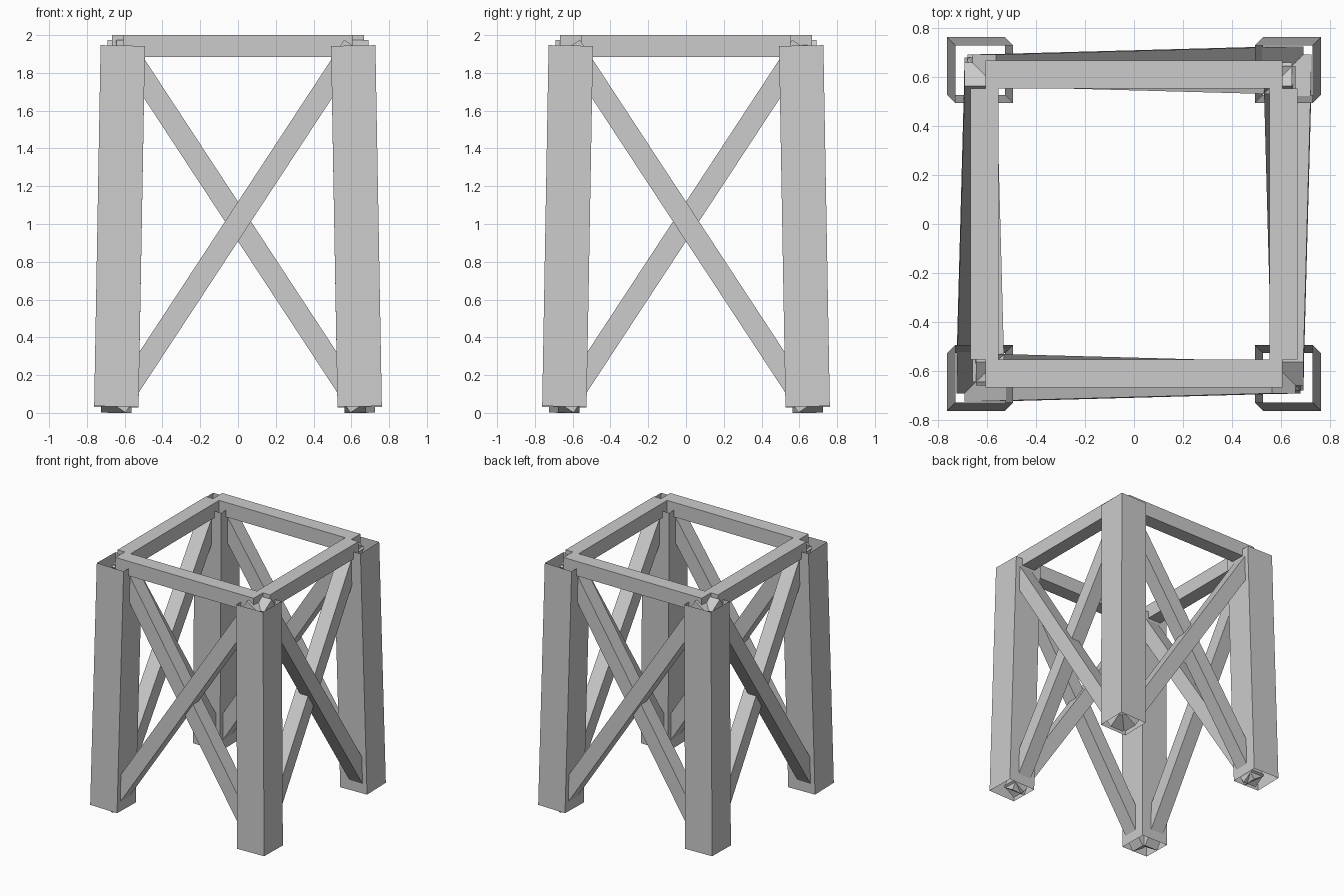
import bpy, bmesh
from mathutils import Vector

if "Cube" in bpy.data.objects:
    bpy.data.objects.remove(bpy.data.objects["Cube"])

T, B = 0.61, 0.644        # node offset from centre at top and bottom
ZT, ZB = 1.9425, 0.032    # node heights
OFF = 0.023               # braces pass each other by this offset


def beam(name, a, b, side, width, caps=True):
    """Square beam from a to b, with one pair of faces turned towards side."""
    a, b, side = Vector(a), Vector(b), Vector(side)
    d = (b - a).normalized()
    u = (side - d * side.dot(d)).normalized()
    v = d.cross(u)
    h = width / 2
    bm = bmesh.new()
    rings = [[bm.verts.new(p + u * i * h + v * j * h)
              for i, j in ((-1, -1), (1, -1), (1, 1), (-1, 1))] for p in (a, b)]
    lo, hi = rings
    for k in range(4):
        n = (k + 1) % 4
        bm.faces.new((lo[k], lo[n], hi[n], hi[k]))
    if caps:
        bm.faces.new(lo[::-1])
        bm.faces.new(hi)
    me = bpy.data.meshes.new(name)
    bm.to_mesh(me)
    bm.free()
    ob = bpy.data.objects.new(name, me)
    bpy.context.collection.objects.link(ob)


# Four open-ended legs, leaning inwards
for sx, xn in ((-1, "left"), (1, "right")):
    for sy, yn in ((-1, "front"), (1, "back")):
        beam(f"{yn}_{xn}_leg", (sx * B, sy * B, ZB), (sx * T, sy * T, ZT),
             (sx, 0, 0), 0.235, caps=False)

# Each side: points given for the front, then turned or swapped
sides = {
    "front": lambda x, y, z: (x, y, z),
    "back": lambda x, y, z: (-x, -y, z),
    "left": lambda x, y, z: (y, x, z),
    "right": lambda x, y, z: (-y, -x, z),
}
for name, f in sides.items():
    out = f(0, -1, 0)
    # Top rail; left and right rails butt between the other two
    e = T - 0.005 if name in ("front", "back") else T - 0.0575
    beam(name + "_top_rail", f(-e, -T, ZT), f(e, -T, ZT), out, 0.115)
    # Crossed braces, one just outside the other
    beam(name + "_outer_brace", f(-B, -B - OFF, ZB), f(T, -T - OFF, ZT), out, 0.115)
    beam(name + "_inner_brace", f(B, -B + OFF, ZB), f(-T, -T + OFF, ZT), out, 0.115)
